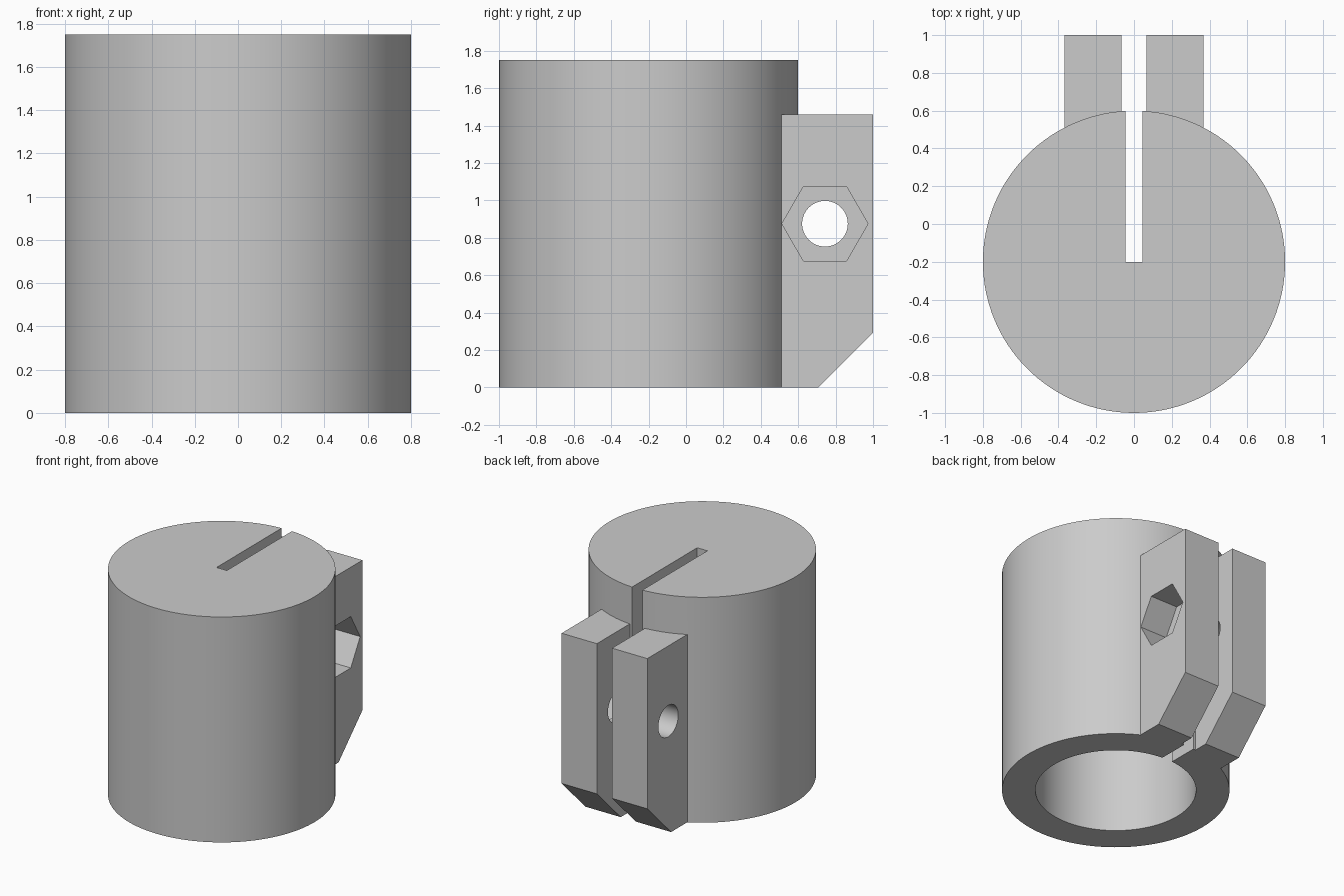
import bpy
import bmesh
import math
from mathutils import Matrix

if "Cube" in bpy.data.objects:
    bpy.data.objects.remove(bpy.data.objects["Cube"])

AXIS_Y = -0.2            # centre line of the round body
BOLT_Y, BOLT_Z = 0.743, 0.875

grey = bpy.data.materials.new("plain grey")
grey.diffuse_color = (0.6, 0.6, 0.6, 1)
grey.use_nodes = True
grey.node_tree.nodes["Principled BSDF"].inputs["Base Color"].default_value = grey.diffuse_color


def finish(name, bm):
    bmesh.ops.recalc_face_normals(bm, faces=bm.faces)
    mesh = bpy.data.meshes.new(name)
    bm.to_mesh(mesh)
    bm.free()
    mesh.materials.append(grey)
    obj = bpy.data.objects.new(name, mesh)
    bpy.context.collection.objects.link(obj)
    return obj


def cylinder(name, radius, depth, sides, matrix):
    bm = bmesh.new()
    bmesh.ops.create_cone(bm, cap_ends=True, segments=sides, radius1=radius,
                          radius2=radius, depth=depth, matrix=matrix)
    return finish(name, bm)


def prism_x(name, profile, x0, x1):
    """Extrude a (y, z) profile from x0 to x1."""
    bm = bmesh.new()
    face = bm.faces.new([bm.verts.new((x0, y, z)) for y, z in profile])
    ext = bmesh.ops.extrude_face_region(bm, geom=[face])["geom"]
    verts = [g for g in ext if isinstance(g, bmesh.types.BMVert)]
    bmesh.ops.translate(bm, verts=verts, vec=(x1 - x0, 0, 0))
    return finish(name, bm)


def boolean(target, tool, operation):
    mod = target.modifiers.new(tool.name, "BOOLEAN")
    mod.object, mod.operation, mod.solver = tool, operation, "EXACT"
    bpy.context.view_layer.objects.active = target
    bpy.ops.object.modifier_apply(modifier=mod.name)
    bpy.data.objects.remove(tool)


def upright(z):
    return Matrix.Translation((0, AXIS_Y, z))


def sideways(x):
    return Matrix.Translation((x, BOLT_Y, BOLT_Z)) @ Matrix.Rotation(math.pi / 2, 4, "Y")


# Round body
body = cylinder("clamp_body", 0.8, 1.75, 128, upright(0.875))

# Two clamping lugs with chamfered lower corners
lug_profile = [(0.45, 0), (0.708, 0), (1, 0.292), (1, 1.458), (0.45, 1.458)]
for side in (-1, 1):
    lug = prism_x("lug", lug_profile, side * 0.065, side * 0.368)
    boolean(body, lug, "UNION")

# Blind bore, open at the bottom
boolean(body, cylinder("bore", 0.565, 1.558, 128, upright(0.679)), "DIFFERENCE")

# Clamping slot through the rear half
slot_profile = [(AXIS_Y, -0.1), (1.1, -0.1), (1.1, 1.9), (AXIS_Y, 1.9)]
boolean(body, prism_x("slot", slot_profile, -0.044, 0.044), "DIFFERENCE")

# Bolt hole through both lugs, nut pocket on the right one
boolean(body, cylinder("bolt_hole", 0.122, 1.2, 64, sideways(0)), "DIFFERENCE")
boolean(body, cylinder("nut_pocket", 0.23, 0.4, 6, sideways(0.335)), "DIFFERENCE")

# Smooth round walls, crisp edges
bpy.ops.object.select_all(action="DESELECT")
body.select_set(True)
bpy.context.view_layer.objects.active = body
bpy.ops.object.shade_smooth_by_angle(angle=math.radians(30))
